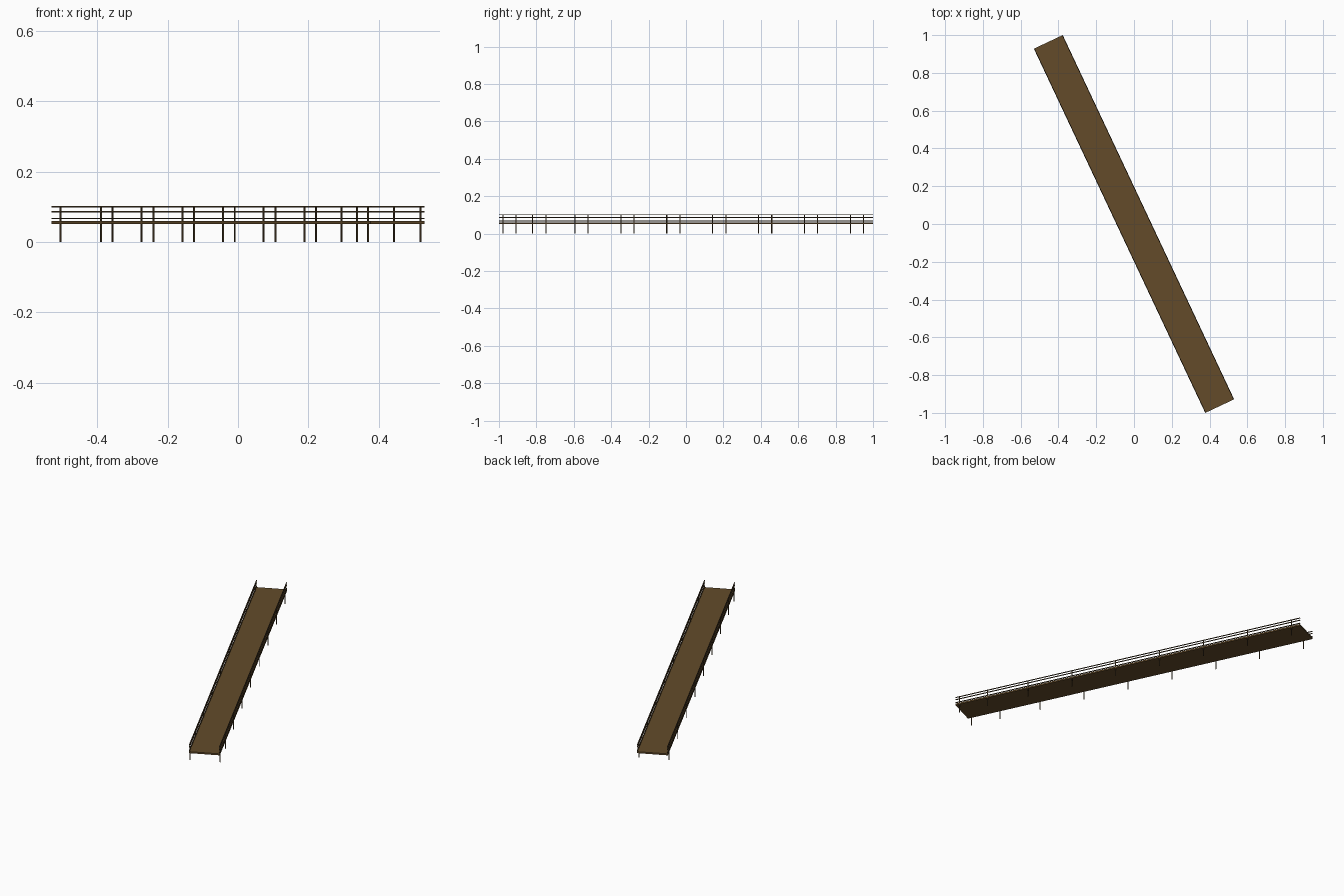
import bpy, bmesh, math
from mathutils import Matrix, Vector

if "Cube" in bpy.data.objects:
    bpy.data.objects.remove(bpy.data.objects["Cube"])

# Long axis of the footbridge runs diagonally across the ground
ROT = Matrix.Rotation(math.radians(25.2), 4, 'Z')
HALF_L, HALF_W = 1.0655, 0.0845
RAIL_X = HALF_W - 0.0022


def material(name, rgb):
    m = bpy.data.materials.new(name)
    m.diffuse_color = (*rgb, 1)
    m.use_nodes = True
    m.node_tree.nodes["Principled BSDF"].inputs["Base Color"].default_value = m.diffuse_color
    return m


deck_mat = material("brown wood", (0.125, 0.071, 0.023))
rail_mat = material("dark brown wood", (0.075, 0.047, 0.02))


def boxes(name, items, mat):
    """One object from a list of (centre, size) boxes in bridge space."""
    bm = bmesh.new()
    for c, s in items:
        mtx = ROT @ Matrix.Translation(Vector(c)) @ Matrix.Diagonal((*s, 1))
        bmesh.ops.create_cube(bm, size=1, matrix=mtx)
    me = bpy.data.meshes.new(name)
    bm.to_mesh(me)
    bm.free()
    me.materials.append(mat)
    ob = bpy.data.objects.new(name, me)
    bpy.context.collection.objects.link(ob)


# Walkway deck
boxes("deck", [((0, 0, 0.0555), (2 * HALF_W, 2 * HALF_L, 0.009))], deck_mat)

# Post stations along the bridge: even spacing, with a shorter bay at the near end
stations = [1.011 - 0.2715 * i for i in range(7)] + [-0.867, -1.042]

for side, label in ((-1, "left"), (1, "right")):
    x = side * RAIL_X
    # Posts from the ground to the handrail
    boxes(label + "_posts",
          [((x, y, 0.0505), (0.0042, 0.0042, 0.101)) for y in stations], rail_mat)
    # Three horizontal rails
    boxes(label + "_rails",
          [((x, 0, z), (0.0044, 2 * HALF_L, 0.004)) for z in (0.0665, 0.086, 0.1)],
          rail_mat)
